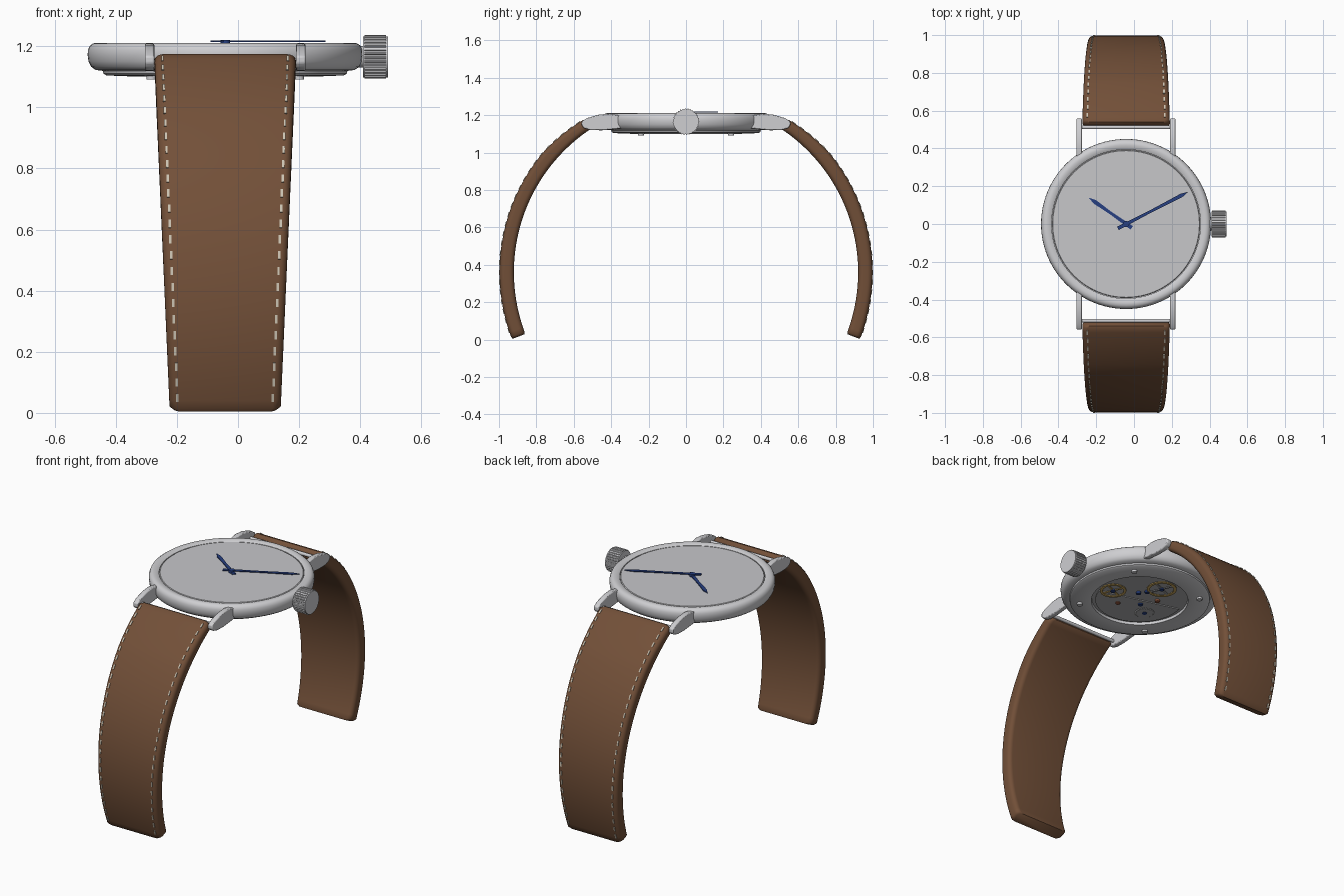
import bpy, bmesh
from math import sin, cos, pi, radians, atan2, hypot
from mathutils import Matrix, Vector

if "Cube" in bpy.data.objects:
    bpy.data.objects.remove(bpy.data.objects["Cube"])

CX = -0.042          # case centre in x
ARC_Z = 0.36         # centre height of the strap arc


def material(name, r, g, b):
    m = bpy.data.materials.new(name)
    m.use_nodes = True
    m.diffuse_color = (r, g, b, 1)
    m.node_tree.nodes["Principled BSDF"].inputs["Base Color"].default_value = (r, g, b, 1)
    return m


STEEL = material("polished steel", 0.62, 0.62, 0.64)
DIAL = material("silver dial", 0.57, 0.57, 0.59)
PLATE = material("movement grey", 0.42, 0.42, 0.43)
LEATHER = material("brown leather", 0.17, 0.08, 0.04)
THREAD = material("pale thread", 0.6, 0.55, 0.45)
BLUE = material("blued steel", 0.02, 0.05, 0.22)
GOLD = material("brass", 0.6, 0.4, 0.12)
JEWEL = material("copper jewel", 0.3, 0.1, 0.05)


def finish(name, bm, mat, angle=35):
    bmesh.ops.remove_doubles(bm, verts=bm.verts, dist=1e-5)
    bmesh.ops.recalc_face_normals(bm, faces=bm.faces)
    me = bpy.data.meshes.new(name)
    bm.to_mesh(me)
    bm.free()
    me.materials.append(mat)
    for p in me.polygons:
        p.use_smooth = True
    me.set_sharp_from_angle(angle=radians(angle))
    ob = bpy.data.objects.new(name, me)
    bpy.context.collection.objects.link(ob)
    return ob


def lathe(name, profile, mat, x=CX, y=0, steps=96):
    """Spin (radius, height) points about a vertical axis."""
    bm = bmesh.new()
    vs = [bm.verts.new((r, 0, z)) for r, z in profile]
    edges = [bm.edges.new(pair) for pair in zip(vs, vs[1:])]
    bmesh.ops.spin(bm, geom=vs + edges, cent=(0, 0, 0), axis=(0, 0, 1),
                   angle=2 * pi, steps=steps, use_duplicate=False)
    bmesh.ops.translate(bm, verts=bm.verts, vec=(x, y, 0))
    return finish(name, bm, mat)


def prism(name, outline, depth, mat, matrix):
    """Extrude a flat outline along its local z."""
    bm = bmesh.new()
    face = bm.faces.new([bm.verts.new((a, b, 0)) for a, b in outline])
    ext = bmesh.ops.extrude_face_region(bm, geom=[face])
    bmesh.ops.translate(bm, vec=(0, 0, depth),
                        verts=[v for v in ext["geom"] if isinstance(v, bmesh.types.BMVert)])
    bm.transform(matrix)
    return finish(name, bm, mat)


def toothed(radius, depth, teeth):
    """Outline of a wheel with square-shouldered teeth."""
    return [((radius - depth * (k % 4 > 1)) * cos(2 * pi * (k + 0.5) / (4 * teeth)),
             (radius - depth * (k % 4 > 1)) * sin(2 * pi * (k + 0.5) / (4 * teeth)))
            for k in range(4 * teeth)]


def disc(name, radius, low, high, mat, x, y, steps=24):
    return lathe(name, [(0, low), (radius, low), (radius, high), (0, high)], mat, x, y, steps)


# Case: rounded band, raised bezel, stepped back with a window recess
lathe("case", [(0.394, 1.19), (0.394, 1.203), (0.402, 1.207), (0.418, 1.211),
               (0.432, 1.209), (0.443, 1.201), (0.449, 1.187), (0.45, 1.17),
               (0.447, 1.15), (0.438, 1.132), (0.424, 1.122), (0.4, 1.119),
               (0.398, 1.11), (0.388, 1.104), (0.285, 1.1), (0.275, 1.102),
               (0.272, 1.125)], STEEL)
lathe("dial", [(0, 1.204), (0.388, 1.204), (0.392, 1.201), (0.392, 1.19)], DIAL)

# Case back screws
for k in range(4):
    a = pi / 4 + k * pi / 2
    disc("back_screw", 0.016, 1.09, 1.11, STEEL, CX + 0.342 * cos(a), 0.342 * sin(a))

# Movement seen through the back
disc("movement_plate", 0.274, 1.118, 1.124, PLATE, CX, 0, 64)
bridge = [(0.25 * cos(pi * k / 24), 0.25 * sin(pi * k / 24)) for k in range(25)]
prism("movement_bridge", bridge, 0.006, PLATE,
      Matrix.Translation((CX - 0.005, -0.01, 1.113)) @ Matrix.Rotation(radians(165), 4, "Z"))


def wheel(name, x, y, radius, rim_mat, spoke_mat):
    lathe(name + "_rim", [(radius * 0.8, 1.108), (radius, 1.108), (radius, 1.113),
                          (radius * 0.8, 1.113), (radius * 0.8, 1.108)], rim_mat, x, y, 40)
    for k in range(2):
        w, h = radius * 0.9, 0.006
        prism(name + "_spoke", [(-w, -h), (w, -h), (w, h), (-w, h)], 0.004, spoke_mat,
              Matrix.Translation((x, y, 1.109)) @ Matrix.Rotation(k * pi / 2 + 0.4, 4, "Z"))
    disc(name + "_hub", 0.014, 1.104, 1.113, BLUE, x, y, 16)


wheel("balance_wheel", CX - 0.022, 0.17, 0.085, GOLD, PLATE)
wheel("winding_wheel", CX + 0.18, -0.02, 0.075, GOLD, GOLD)
prism("ratchet_wheel", toothed(0.055, 0.006, 24), 0.005, PLATE,
      Matrix.Translation((CX - 0.12, -0.1, 1.109)))
for dx, dy, mat in [(0.07, -0.11, JEWEL), (-0.04, -0.04, BLUE), (0.05, 0.05, BLUE),
                    (0.02, 0.09, BLUE), (-0.09, 0.05, JEWEL), (-0.12, -0.1, BLUE)]:
    disc("movement_pin", 0.014, 1.106, 1.12, mat, CX + dx, dy, 16)


# Hands: slim bars widening a little before a pointed tip
def hand(name, start, tip, width, z):
    a, b = Vector(start), Vector(tip)
    d = b - a
    n, w = d.length, width / 2
    shape = [(0, -w), (n * 0.5, -w * 0.7), (n - 0.04, -w), (n, 0),
             (n - 0.04, w), (n * 0.5, w * 0.7), (0, w)]
    prism(name, shape, 0.005, BLUE, Matrix.Translation((a.x, a.y, z))
          @ Matrix.Rotation(atan2(d.y, d.x), 4, "Z"))


hand("hour_hand", (-0.012, -0.02), (-0.24, 0.14), 0.022, 1.206)
hand("minute_hand", (-0.085, -0.023), (0.287, 0.17), 0.02, 1.214)
disc("hand_pivot", 0.016, 1.2, 1.22, BLUE, CX, 0)

# Crown on its stem, with a ribbed grip
along_x = Matrix.Rotation(pi / 2, 4, "Y")
for name, outline, x, length in [
        ("crown_stem", toothed(0.035, 0, 8), 0.38, 0.04),
        ("crown_grip", toothed(0.071, 0.006, 32), 0.414, 0.07),
        ("crown_core", toothed(0.067, 0, 16), 0.409, 0.081)]:
    prism(name, outline, length, STEEL, Matrix.Translation((x, 0, 1.165)) @ along_x)

# Strap shape: half width follows height, the outer face thins near the case
LOW, HIGH = radians(-21), radians(56.5)


def outer(t):
    return 0.997 - 0.015 * max(0, (t - 0.7) / (HIGH - 0.7))


def half_width(z):
    return 0.181 + 0.052 * z / 1.18


def strap(name, side):
    bm = bmesh.new()
    rings, n, seg, inset = [], 48, 6, 0.012
    stations = [(LOW, inset)] + [(LOW + inset + (HIGH - LOW - 2 * inset) * k / n, 0)
                                 for k in range(n + 1)] + [(HIGH, inset)]
    for t, shrink in stations:
        ro, ri = outer(t), 0.92
        mid, h = (ro + ri) / 2, (ro - ri) / 2 - shrink * 0.4
        w = half_width(ARC_Z + mid * sin(t)) - shrink
        ring = []
        for q in range(4):
            for k in range(seg):
                a = (q + k / (seg - 1)) * pi / 2
                c = 0.026
                x = (w - c) * (1 if q in (0, 3) else -1) + c * cos(a)
                r = mid + (h - c) * (1 if q < 2 else -1) + c * sin(a)
                ring.append(bm.verts.new((CX + x, side * r * cos(t), ARC_Z + r * sin(t))))
        rings.append(ring)
    for a, b in zip(rings, rings[1:]):
        for k in range(len(a)):
            j = (k + 1) % len(a)
            bm.faces.new((a[k], a[j], b[j], b[k]))
    bm.faces.new(rings[0])
    bm.faces.new(rings[-1])
    finish(name, bm, LEATHER, 50)


def stitches(name, side):
    bm = bmesh.new()
    count = 25
    for k in range(count):
        t = LOW + 0.05 + (HIGH - LOW - 0.09) * k / (count - 1)
        r = outer(t) - 0.001
        z = ARC_Z + r * sin(t)
        for edge in (-1, 1):
            x = CX + edge * (half_width(z) - 0.027)
            place = (Matrix.Translation((x, side * r * cos(t), z))
                     @ Matrix.Rotation(side * t, 4, "X")
                     @ Matrix.Diagonal((0.008, 0.009, 0.027, 1)))
            bmesh.ops.create_cube(bm, size=1, matrix=place)
    finish(name, bm, THREAD)


# Lug side profile as (distance from centre, height)
LUG = [(0.34, 1.195), (0.34, 1.13), (0.45, 1.119), (0.51, 1.12), (0.545, 1.13),
       (0.558, 1.145), (0.558, 1.166), (0.53, 1.184), (0.47, 1.202), (0.41, 1.208)]

for side, end in ((-1, "front"), (1, "back")):
    strap(end + "_strap", side)
    stitches(end + "_stitching", side)
    for x, hand_side in ((-0.305, "right"), (0.19, "left")):
        # local x, y, z become world y, z, x
        frame = Matrix(((0, 0, 1, x), (side, 0, 0, 0), (0, 1, 0, 0), (0, 0, 0, 1)))
        lug = prism(f"{end}_{hand_side}_lug", LUG, 0.031, STEEL, frame)
        bevel = lug.modifiers.new("soft_edges", "BEVEL")
        bevel.width, bevel.segments = 0.005, 2
    prism(end + "_spring_bar", toothed(0.01, 0, 4), 0.48, STEEL,
          Matrix.Translation((-0.285, side * 0.512, 1.15)) @ along_x)
